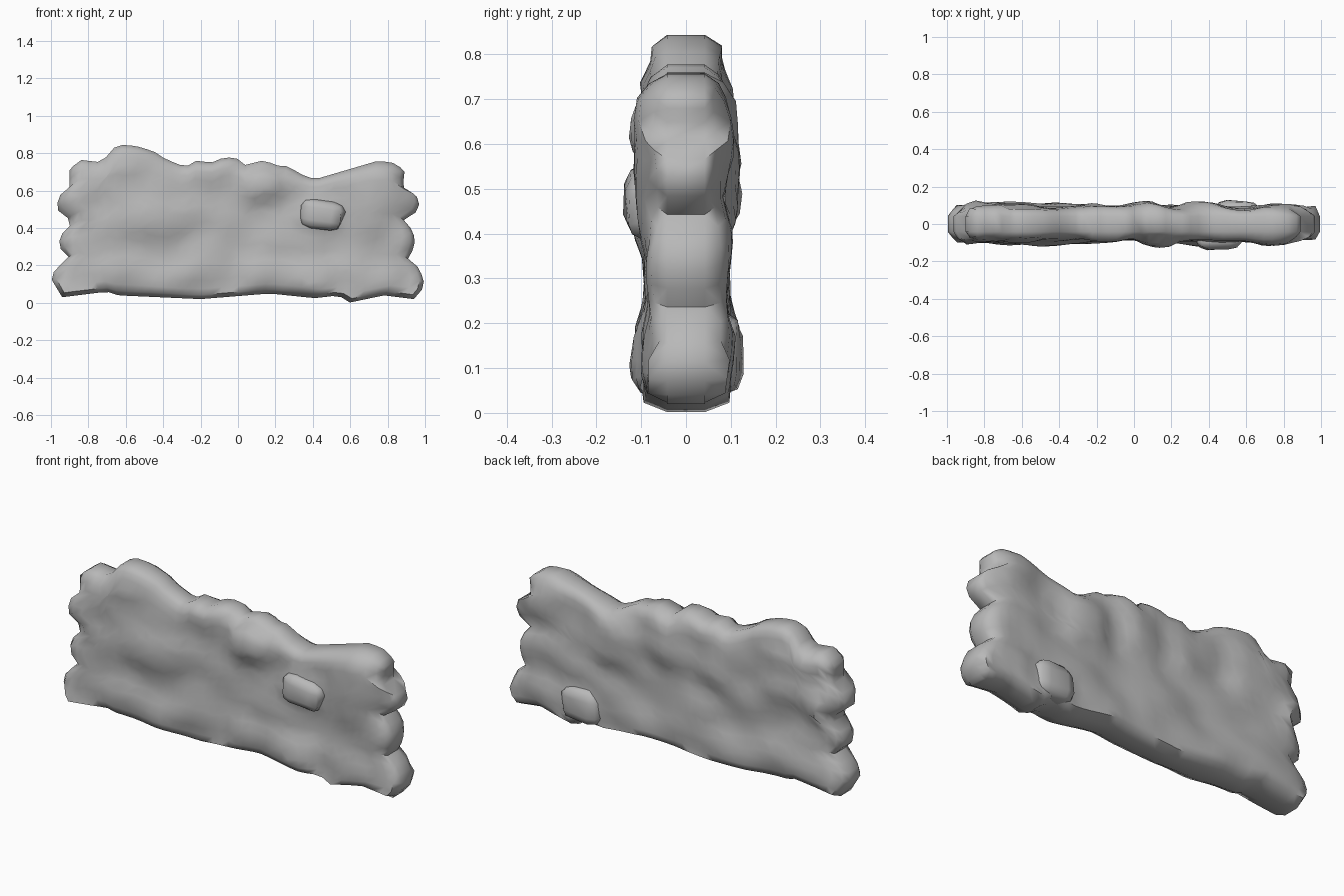
import bpy
import bmesh
import math
from mathutils import Vector, noise

old = bpy.data.objects.get("Cube")
if old:
    bpy.data.objects.remove(old)

# One plain stone colour
stone = bpy.data.materials.new("grey_stone")
stone.use_nodes = True
GREY = (0.48, 0.48, 0.48, 1)
stone.diffuse_color = GREY
stone.node_tree.nodes["Principled BSDF"].inputs["Base Color"].default_value = GREY

# Silhouette: top and bottom run along x, both ends run up z
TOP = [(-.90, .71), (-.85, .765), (-.72, .75), (-.69, .81), (-.64, .845), (-.55, .84),
       (-.45, .81), (-.39, .77), (-.28, .725), (-.23, .76), (-.14, .75), (-.07, .78),
       (0, .77), (.03, .735), (.15, .765), (.19, .735), (.27, .73), (.33, .69),
       (.41, .66), (.75, .76), (.85, .745), (.89, .70)]
BOTTOM = [(-.94, .03), (-.7, .06), (-.64, .04), (-.2, .02), (.17, .05), (.41, .025),
          (.54, .04), (.59, .0), (.78, .04), (.94, .02)]
LEFT_END = [(-.94, .03), (-1, .13), (-.97, .2), (-.88, .22), (-.96, .3), (-.95, .36),
            (-.88, .43), (-.97, .5), (-.96, .57), (-.9, .61), (-.9, .71)]
RIGHT_END = [(.94, .02), (1, .09), (.97, .19), (.9, .22), (.945, .3), (.94, .38),
             (.88, .45), (.94, .465), (.97, .52), (.95, .59), (.88, .61), (.89, .7)]


def sample(path, t, axis):
    """Point on a path at fraction t of its span along one axis."""
    value = path[0][axis] + t * (path[-1][axis] - path[0][axis])
    for a, b in zip(path, path[1:]):
        if value <= b[axis] + 1e-6:
            break
    f = (value - a[axis]) / (b[axis] - a[axis])
    return Vector(a).lerp(Vector(b), f)


def patch(u, v):
    """Blend the four border paths, keeping the end notches near the ends."""
    low, high = sample(BOTTOM, u, 0), sample(TOP, u, 0)
    left, right = sample(LEFT_END, v, 1), sample(RIGHT_END, v, 1)
    corners = (Vector(BOTTOM[0]).lerp(Vector(BOTTOM[-1]), u) * (1 - v)
               + Vector(TOP[0]).lerp(Vector(TOP[-1]), u) * v)
    return low.lerp(high, v) + left.lerp(right, u) - corners


# Raised stones: x, z, half width, half height, relief
BULGES = {
    -1: [(-.4, .45, .2, .09, .028), (-.66, .66, .15, .1, .018), (.12, .65, .1, .1, .035),
         (.1, .14, .09, .09, .022), (.35, .13, .16, .1, .03), (.44, .48, .12, .09, .022),
         (.74, .5, .1, .14, .015), (-.55, .14, .2, .08, .022), (.72, .12, .14, .08, .022),
         (-.86, .5, .08, .08, .02), (-.18, .14, .14, .08, .015), (.8, .67, .1, .06, .012)],
    1: [(.36, .51, .12, .12, .04), (.55, .12, .1, .09, .025), (-.55, .13, .36, .09, .026),
        (-.66, .6, .15, .12, .026), (.03, .57, .1, .15, .024), (-.87, .5, .07, .09, .03),
        (.78, .6, .12, .1, .022), (.1, .12, .16, .08, .02), (-.3, .55, .12, .12, .014),
        (.8, .12, .12, .08, .02), (.75, .35, .12, .09, .012)],
}
RINGS = [.042, .07, .084, .086]


def depth(x, z, ring, side):
    """Half thickness: rounded at the rim, rough in the middle."""
    d = RINGS[min(ring, 3)]
    if ring > 0:
        d += .024 * noise.noise(Vector((x * 5, side * 3.7, z * 7)))
    if ring > 1:
        for cx, cz, w, h, relief in BULGES[side]:
            r = ((x - cx) / w) ** 4 + ((z - cz) / h) ** 4
            d += relief * math.exp(-r)
    # thin stone ends, slim crest and stout foot course
    if abs(x) > .9:
        d = min(d, .078 if z > .22 else .1)
    if z > .74:
        d = min(d, .08)
    if ring == 1 and z < .12:
        d += .022
    return max(.04, min(d, .135))


def steps(border, count):
    inner = border[-1]
    mid = [inner + (1 - 2 * inner) * i / count for i in range(1, count)]
    return border + mid + [1 - b for b in reversed(border)]


def finish(bm, name):
    bmesh.ops.recalc_face_normals(bm, faces=bm.faces)
    mesh = bpy.data.meshes.new(name)
    bm.to_mesh(mesh)
    bm.free()
    obj = bpy.data.objects.new(name, mesh)
    bpy.context.collection.objects.link(obj)
    mesh.materials.append(stone)
    bpy.ops.object.select_all(action="DESELECT")
    obj.select_set(True)
    bpy.context.view_layer.objects.active = obj
    bpy.ops.object.shade_smooth_by_angle(angle=math.radians(60))
    return obj


# Wall body: two rough faces joined around the rim
us, vs = steps([0, .012, .035], 38), steps([0, .03, .075], 14)
nu, nv = len(us), len(vs)
bm = bmesh.new()
sheets = {}
for side in (-1, 1):
    grid = []
    for i, u in enumerate(us):
        column = []
        for j, v in enumerate(vs):
            p = patch(u, v)
            ring = min(i, j, nu - 1 - i, nv - 1 - j)
            if ring > 2:
                # uneven spacing gives the hewn, irregular facets
                shift = noise.noise_vector(Vector((i * 1.7, side * 5.3, j * 2.3)))
                p += Vector((shift.x, shift.y)) * .02
            column.append(bm.verts.new((p.x, side * depth(p.x, p.y, ring, side), p.y)))
        grid.append(column)
    for i in range(nu - 1):
        for j in range(nv - 1):
            bm.faces.new((grid[i][j], grid[i + 1][j], grid[i + 1][j + 1], grid[i][j + 1]))
    sheets[side] = grid
rim = ([(i, 0) for i in range(nu)] + [(nu - 1, j) for j in range(1, nv)]
       + [(i, nv - 1) for i in range(nu - 2, -1, -1)] + [(0, j) for j in range(nv - 2, 0, -1)])
for (a, b), (c, d) in zip(rim, rim[1:] + rim[:1]):
    bm.faces.new((sheets[-1][a][b], sheets[-1][c][d], sheets[1][c][d], sheets[1][a][b]))
finish(bm, "stone_wall_body")


# Embedded stones with crisp joints against the body
def embedded_stone(name, centre, size, tilt):
    bm = bmesh.new()
    bmesh.ops.create_cube(bm, size=1)
    bmesh.ops.bevel(bm, geom=bm.edges[:], offset=.28, segments=2, profile=.5, affect="EDGES")
    for v in bm.verts:
        v.co *= 1 + .15 * noise.noise(v.co * 3 + Vector(centre) * 9)
        v.co = Vector((v.co.x * size[0], v.co.y * size[1], v.co.z * size[2]))
    obj = finish(bm, name)
    obj.location = centre
    obj.rotation_euler.y = tilt


embedded_stone("front_middle_stone", (.45, -.07, .47), (.23, .13, .15), .15)
embedded_stone("back_foot_stone", (.55, .06, .13), (.22, .13, .18), 0)
